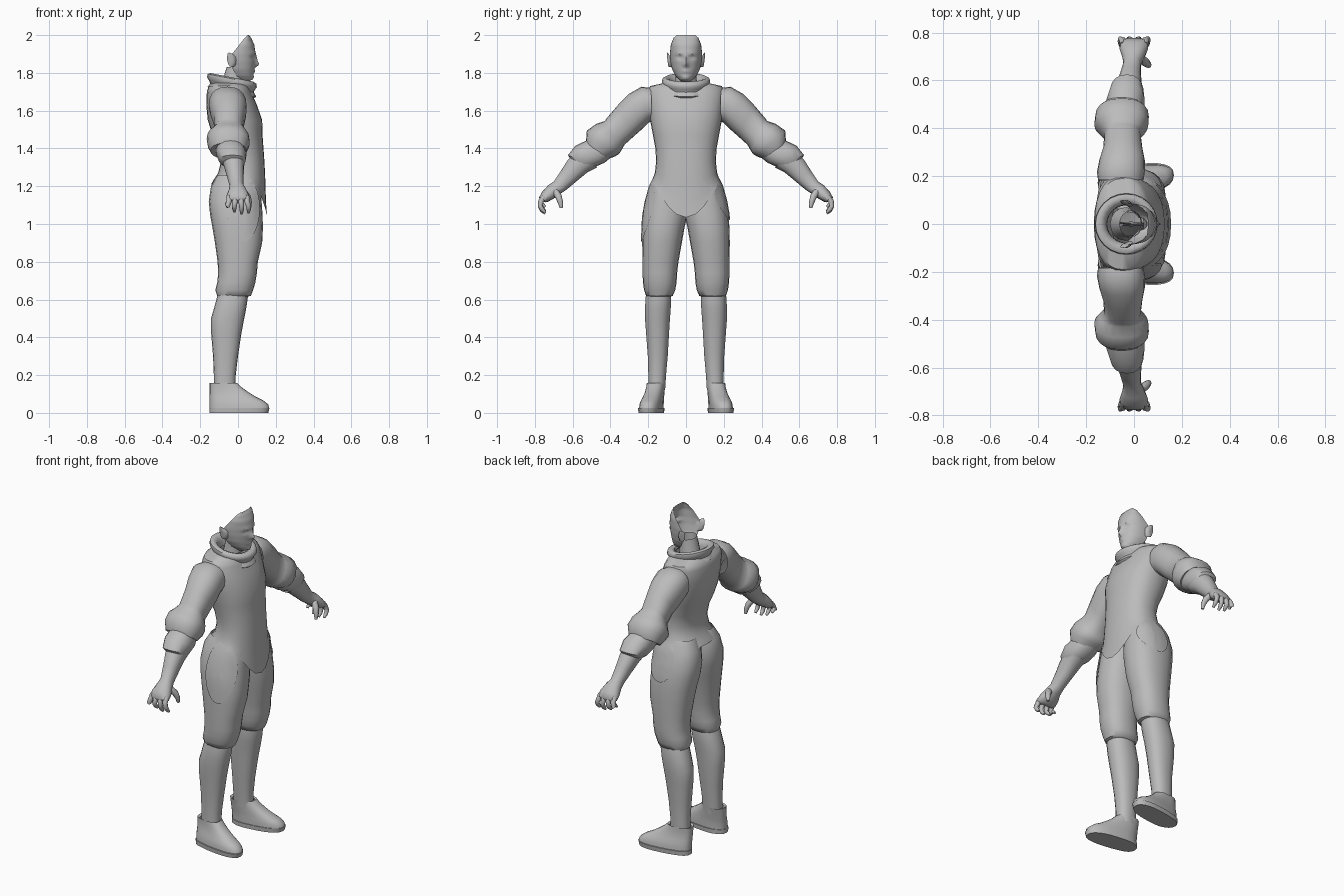
import bpy, bmesh, math
from mathutils import Vector

grey = bpy.data.materials.new("plain_grey")
grey.diffuse_color = (0.5, 0.5, 0.5, 1)


def finish(name, bm, mirror=False, angle=50):
    """Turn a bmesh into a smooth-shaded object, optionally mirrored across y."""
    bmesh.ops.recalc_face_normals(bm, faces=bm.faces)
    mid = sum((v.co for v in bm.verts), Vector()) / len(bm.verts)
    if sum(f.normal.dot(f.calc_center_median() - mid) * f.calc_area() for f in bm.faces) < 0:
        bmesh.ops.reverse_faces(bm, faces=bm.faces)
    me = bpy.data.meshes.new(name)
    bm.to_mesh(me)
    bm.free()
    me.materials.append(grey)
    ob = bpy.data.objects.new(name, me)
    bpy.context.collection.objects.link(ob)
    bpy.ops.object.select_all(action='DESELECT')
    ob.select_set(True)
    bpy.context.view_layer.objects.active = ob
    bpy.ops.object.shade_smooth_by_angle(angle=math.radians(angle))
    if mirror:
        m = ob.modifiers.new("mirror", 'MIRROR')
        m.use_axis = (False, True, False)
        m.use_clip = False
        m.use_mirror_merge = False
    return ob


def loft(rings, n=20, p=2.3, caps=(False, False)):
    """Skin rings given as (centre, half axis a, half axis b)."""
    bm = bmesh.new()
    rows = []
    for c, a, b in rings:
        row = []
        for i in range(n):
            t = 2 * math.pi * i / n
            cu, sv = math.cos(t), math.sin(t)
            u = math.copysign(abs(cu) ** (2 / p), cu)
            v = math.copysign(abs(sv) ** (2 / p), sv)
            row.append(bm.verts.new(Vector(c) + Vector(a) * u + Vector(b) * v))
        rows.append(row)
    for r, q in zip(rows, rows[1:]):
        for i in range(n):
            j = (i + 1) % n
            bm.faces.new((r[i], r[j], q[j], q[i]))
    if caps[0]:
        bm.faces.new(rows[0])
    if caps[1]:
        bm.faces.new(rows[-1])
    return bm


def box_rings(rows):
    """Horizontal rings from (z, xmin, xmax, ymin, ymax)."""
    return [(((a + b) / 2, (c + d) / 2, z), ((b - a) / 2, 0, 0), (0, (d - c) / 2, 0))
            for z, a, b, c, d in rows]


def arm_rings(rows):
    """Slanted rings from (upper y, upper z, lower y, lower z, xmin, xmax)."""
    return [(((a + b) / 2, (yu + yl) / 2, (zu + zl) / 2),
             (0, (yu - yl) / 2, (zu - zl) / 2), ((b - a) / 2, 0, 0))
            for yu, zu, yl, zl, a, b in rows]


def tube(pts, radii, n=8):
    """Tapered tube along a path lying close to the yz plane."""
    pts = [Vector(q) for q in pts]
    rings = []
    for i, q in enumerate(pts):
        d = (pts[min(i + 1, len(pts) - 1)] - pts[max(i - 1, 0)]).normalized()
        a = d.cross(Vector((1, 0, 0))).normalized()
        rings.append((q, a * radii[i], a.cross(d) * radii[i]))
    return loft(rings, n, 2, (True, True))


# tunic body with a rounded front tongue
bm = loft(box_rings([
    (1.75, -.13, .04, -.10, .10), (1.73, -.155, .055, -.19, .19), (1.70, -.165, .07, -.205, .205),
    (1.63, -.168, .10, -.20, .20), (1.55, -.16, .128, -.19, .19), (1.47, -.135, .13, -.175, .175),
    (1.40, -.105, .135, -.162, .162), (1.33, -.09, .14, -.158, .158),
    (1.27, -.105, .145, -.165, .165), (1.235, -.128, .148, -.178, .178),
    (1.21, -.143, .155, -.19, .19)]), 28)
for v in bm.verts:
    if v.co.z < 1.29 and v.co.x > 0:
        f = max(0, 1 - (v.co.y / .165) ** 2)
        v.co.z -= f * .175 * min(1, (1.29 - v.co.z) / .08)
finish("tunic", bm)

# trouser legs, meeting at the centre line and gathered under the knee
trousers = finish("trouser_legs", loft(box_rings([
    (1.26, -.11, .11, 0, .16), (1.20, -.143, .12, -.01, .19), (1.12, -.155, .125, -.01, .212),
    (1.05, -.148, .13, -.008, .225), (.98, -.135, .132, .008, .23), (.90, -.122, .128, .022, .232),
    (.80, -.108, .105, .04, .23), (.74, -.105, .10, .047, .23), (.69, -.11, .092, .05, .228),
    (.65, -.12, .08, .057, .222), (.62, -.11, .068, .07, .212), (.615, -.09, .05, .085, .20)])), True)

# curved hip panels lying on the trousers
for side, name, hz, cz in ((-1, "hip_panel_large", .175, 1.08), (1, "hip_panel_small", .11, 1.13)):
    ob = finish(name, loft([((.025, side * .4, cz), (.085 * k, 0, 0), (0, 0, hz * k))
                            for k in (1, .75, .5, .25, .02)], 24, 2, (False, True)))
    if ob.data.polygons[0].normal.y * side < 0:
        ob.data.flip_normals()
    w = ob.modifiers.new("wrap", 'SHRINKWRAP')
    w.target = trousers
    w.wrap_method = 'PROJECT'
    w.wrap_mode = 'ABOVE_SURFACE'
    w.use_project_y = True
    w.use_positive_direction = side < 0
    w.use_negative_direction = side > 0
    w.offset = .007

# boot shafts
finish("boot_shafts", loft(box_rings([
    (.66, -.09, .05, .085, .205), (.61, -.112, .052, .078, .215), (.55, -.128, .043, .08, .218),
    (.50, -.143, .033, .084, .218), (.42, -.142, .018, .089, .212), (.30, -.132, .0, .096, .203),
    (.20, -.128, -.012, .105, .20), (.12, -.128, -.012, .11, .20)]), 18), True)

# shoes with a thin sole, toes turned slightly outwards
for name, rows in (
    ("shoe_soles", [(0, -.152, .16, .11, .235), (.026, -.152, .167, .108, .238),
                    (.027, -.14, .15, .12, .225)]),
    ("shoe_uppers", [(.024, -.15, .165, .112, .232), (.045, -.15, .16, .112, .23),
                     (.065, -.15, .135, .113, .225), (.085, -.15, .095, .113, .217),
                     (.11, -.15, .055, .112, .21), (.135, -.15, .02, .11, .206),
                     (.158, -.15, -.003, .107, .205), (.152, -.135, -.015, .115, .198)])):
    bm = loft(box_rings(rows), 24, 2.5, (True, name == "shoe_soles"))
    for v in bm.verts:
        v.co.y += .13 * max(0, v.co.x + .08) * (1 if v.co.y > .1 else .6)
    finish(name, bm, True)

# puffed sleeves and their turned cuffs
finish("sleeves", loft(arm_rings([
    (.185, 1.72, .18, 1.545, -.15, .04), (.235, 1.727, .20, 1.535, -.155, .045),
    (.30, 1.69, .235, 1.50, -.145, .045), (.36, 1.63, .275, 1.465, -.128, .035),
    (.42, 1.56, .325, 1.42, -.125, .028), (.43, 1.545, .345, 1.385, -.145, .045),
    (.475, 1.53, .355, 1.37, -.166, .06), (.525, 1.495, .375, 1.358, -.162, .062),
    (.53, 1.43, .41, 1.345, -.145, .045), (.50, 1.42, .425, 1.36, -.12, .02)])), True)
finish("inner_cuffs", loft(arm_rings([
    (.51, 1.45, .40, 1.35, -.115, .03), (.585, 1.415, .43, 1.325, -.115, .045),
    (.625, 1.365, .475, 1.305, -.10, .04), (.61, 1.34, .50, 1.295, -.08, .03)]), 18), True)

# forearms and palms
finish("forearms", loft(arm_rings([
    (.59, 1.38, .47, 1.30, -.085, .035), (.625, 1.34, .52, 1.275, -.075, .033),
    (.66, 1.285, .575, 1.23, -.06, .03), (.70, 1.225, .635, 1.18, -.045, .03),
    (.73, 1.205, .665, 1.16, -.048, .042), (.762, 1.17, .70, 1.135, -.06, .058),
    (.778, 1.14, .73, 1.118, -.06, .06), (.773, 1.125, .745, 1.115, -.045, .045)]),
    16, 2.2, (False, True)), True)

# four curled fingers and a thumb on each hand
for i, (x, tip) in enumerate(((-.047, 1.09), (-.016, 1.065), (.016, 1.055), (.047, 1.06))):
    tx = x * 1.2
    finish("finger_%d" % (i + 1), tube(
        [(x, .75, 1.145), (x, .768, 1.12), (tx, .772, 1.095), (tx, .762, tip + .018),
         (tx, .745, tip)], [.014, .015, .013, .012, .007]), True)
finish("thumb", tube([(.03, .69, 1.17), (.05, .675, 1.145), (.06, .665, 1.115), (.062, .66, 1.085)],
                     [.018, .018, .014, .008]), True)

# thick rolled collar, higher at the nape
bm = loft([((-.032, 0, z), (r * 1.03, 0, 0), (0, r, 0)) for z, r in (
    (1.69, .115), (1.70, .125), (1.72, .112), (1.735, .118), (1.75, .128), (1.768, .125),
    (1.776, .11), (1.768, .09), (1.745, .08), (1.715, .078))], 24, 2)
for v in bm.verts:
    v.co.z -= .2 * (v.co.x + .03)
finish("collar", bm)

# neck
finish("neck", loft(box_rings([
    (1.68, -.10, .03, -.07, .07), (1.74, -.085, .03, -.058, .058),
    (1.80, -.07, .035, -.055, .055), (1.83, -.06, .035, -.055, .055)]), 16, 2))


def bump(a, ca, b, cb, wa, wb):
    return math.exp(-((a - ca) / wa) ** 2 - ((b - cb) / wb) ** 2)


# open-backed face shell: (z, back edge x, front x, half width)
prof = [(2.0, .05, .058, .05), (1.985, .035, .07, .066), (1.95, .008, .086, .08),
        (1.90, -.032, .093, .086), (1.86, -.035, .09, .083), (1.82, -.028, .085, .074),
        (1.785, -.008, .08, .056), (1.765, .01, .075, .037), (1.755, .02, .055, .025)]
bm = bmesh.new()
rows = []
for k in range(len(prof) - 1):
    for s in range(4 if k < len(prof) - 2 else 5):
        z, xb, xf, w = (a + (b - a) * s / 4 for a, b in zip(prof[k], prof[k + 1]))
        row = []
        for i in range(25):
            t = math.pi * (i / 24 - .5)
            y = w * math.sin(t)
            x = xb + (xf - xb) * math.cos(t) ** .8 if abs(t) < 1.57 else xb
            x += .022 * bump(y, 0, z, 1.845, .012, .014) + .011 * bump(y, 0, z, 1.872, .009, .022)
            x += .008 * bump(y, 0, z, 1.808, .02, .008) + .006 * bump(y, 0, z, 1.775, .02, .012)
            x -= .011 * bump(abs(y), .033, z, 1.883, .018, .009)
            x += .004 * bump(abs(y), .033, z, 1.903, .025, .008)
            row.append(bm.verts.new((x, y, z)))
        rows.append(row)
for r, q in zip(rows, rows[1:]):
    for i in range(24):
        bm.faces.new((r[i], r[i + 1], q[i + 1], q[i]))
if sum(f.normal.x for f in bm.faces) < 0:
    bmesh.ops.reverse_faces(bm, faces=bm.faces)
finish("face", bm)

# ears
finish("ears", loft([((-.018, .078, 1.86), (.012, 0, .004), (0, .006, .026)),
                     ((-.032, .088, 1.866), (.018, .004, .004), (-.006, .004, .036)),
                     ((-.042, .096, 1.87), (.015, .003, .004), (-.006, .004, .038)),
                     ((-.040, .098, 1.87), (.008, 0, 0), (-.004, .003, .026))],
                    12, 2, (True, True)), True)
